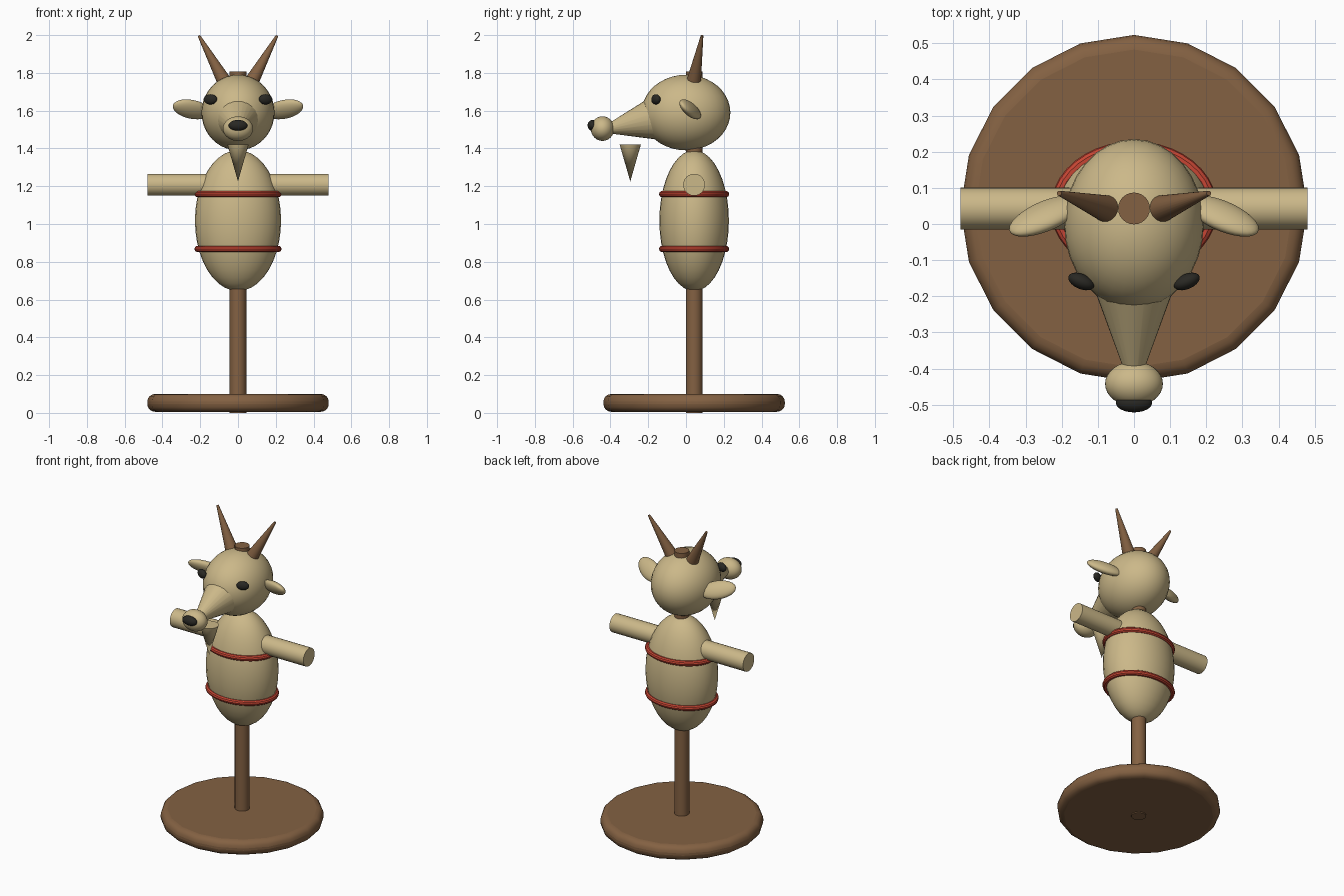
import bpy
import bmesh
import math
from mathutils import Matrix, Vector

if "Cube" in bpy.data.objects:
    bpy.data.objects.remove(bpy.data.objects["Cube"], do_unlink=True)

AXIS_Y = 0.043  # the pole, body and base share this centre line


def material(name, rgb):
    mat = bpy.data.materials.new(name)
    mat.use_nodes = True
    mat.diffuse_color = (*rgb, 1)
    mat.node_tree.nodes["Principled BSDF"].inputs["Base Color"].default_value = (*rgb, 1)
    return mat


STRAW = material("straw", (0.60, 0.48, 0.25))
WOOD = material("brown wood", (0.23, 0.12, 0.055))
RED = material("red rope", (0.57, 0.06, 0.033))
BLACK = material("black", (0.022, 0.021, 0.017))


def finish(name, bm, mat):
    mesh = bpy.data.meshes.new(name)
    bmesh.ops.recalc_face_normals(bm, faces=bm.faces)
    bm.to_mesh(mesh)
    bm.free()
    for face in mesh.polygons:
        face.use_smooth = True
    mesh.set_sharp_from_angle(angle=math.radians(35))
    mesh.materials.append(mat)
    obj = bpy.data.objects.new(name, mesh)
    bpy.context.collection.objects.link(obj)
    return obj


def ellipsoid(name, mat, centre, radii, turn=Matrix()):
    bm = bmesh.new()
    bmesh.ops.create_uvsphere(bm, u_segments=32, v_segments=20, radius=1)
    bm.transform(Matrix.Translation(centre) @ turn @ Matrix.Diagonal((*radii, 1)))
    return finish(name, bm, mat)


def tapered(name, mat, start, end, r_start, r_end, sides=24):
    """Cylinder or cone running from start to end."""
    start, end = Vector(start), Vector(end)
    along = end - start
    bm = bmesh.new()
    bmesh.ops.create_cone(bm, cap_ends=True, segments=sides, radius1=r_start,
                          radius2=r_end, depth=along.length)
    turn = along.to_track_quat("Z", "Y").to_matrix().to_4x4()
    bm.transform(Matrix.Translation((start + end) / 2) @ turn)
    return finish(name, bm, mat)


def rope_ring(name, z, rx, ry, thick):
    """Elliptical ring made by sweeping a round section."""
    around, section = 40, 10
    bm = bmesh.new()
    loops = []
    for i in range(around):
        a = math.tau * i / around
        loop = []
        for j in range(section):
            b = math.tau * j / section
            out = thick * math.cos(b)
            loop.append(bm.verts.new(((rx + out) * math.cos(a),
                                      AXIS_Y + (ry + out) * math.sin(a),
                                      z + thick * math.sin(b))))
        loops.append(loop)
    for i in range(around):
        here, there = loops[i], loops[(i + 1) % around]
        for j in range(section):
            k = (j + 1) % section
            bm.faces.new((here[j], there[j], there[k], here[k]))
    return finish(name, bm, RED)


# Stand: round-edged disc and a pole running up through the head
base = tapered("base", WOOD, (0, AXIS_Y, 0.006), (0, AXIS_Y, 0.1), 0.48, 0.48, sides=20)
bevel = base.modifiers.new("rounded rim", "BEVEL")
bevel.width = 0.04
bevel.segments = 4
bevel.limit_method = "ANGLE"
bevel.angle_limit = math.radians(40)
tapered("pole", WOOD, (0, AXIS_Y, 0), (0, AXIS_Y, 1.807), 0.044, 0.044)

# Body, crossbar arms and rope bindings
ellipsoid("body", STRAW, (0, AXIS_Y, 1.018), (0.228, 0.184, 0.373))
tapered("arms", STRAW, (-0.48, AXIS_Y, 1.208), (0.48, AXIS_Y, 1.208), 0.058, 0.058)
rope_ring("lower_rope", 0.868, 0.214, 0.169, 0.017)
rope_ring("upper_rope", 1.158, 0.214, 0.169, 0.017)

# Head, snout, muzzle, nose and beard
ellipsoid("head", STRAW, (0, 0, 1.59), (0.193, 0.235, 0.2))
tapered("snout", STRAW, (0, -0.12, 1.568), (0, -0.43, 1.5), 0.132, 0.018)
ellipsoid("muzzle", STRAW, (0, -0.442, 1.505), (0.08, 0.062, 0.065))
ellipsoid("nose", BLACK, (0, -0.495, 1.522), (0.05, 0.026, 0.029))
tapered("beard", STRAW, (0, -0.295, 1.42), (0, -0.295, 1.225), 0.056, 0)

# Paired ears, eyes and horns
for side, label in ((1, "left"), (-1, "right")):
    # Ear frame: long axis points outward, forward and slightly up
    long_axis = Vector((side * 0.88, -0.4, 0.22)).normalized()
    wide_axis = Vector((0, -0.6, 0.78))
    wide_axis = (wide_axis - long_axis * wide_axis.dot(long_axis)).normalized()
    thin_axis = long_axis.cross(wide_axis)
    frame = Matrix((long_axis, wide_axis, thin_axis)).transposed().to_4x4()
    ellipsoid(label + "_ear", STRAW, (side * 0.245, 0.022, 1.607), (0.11, 0.056, 0.03), frame)

    eye_turn = Matrix.Rotation(side * math.radians(23), 4, "Z")
    ellipsoid(label + "_eye", BLACK, (side * 0.146, -0.159, 1.66), (0.038, 0.021, 0.027), eye_turn)

    tapered(label + "_horn", WOOD, (side * 0.07, 0.04, 1.75), (side * 0.207, 0.085, 1.997),
            0.039, 0.007)
